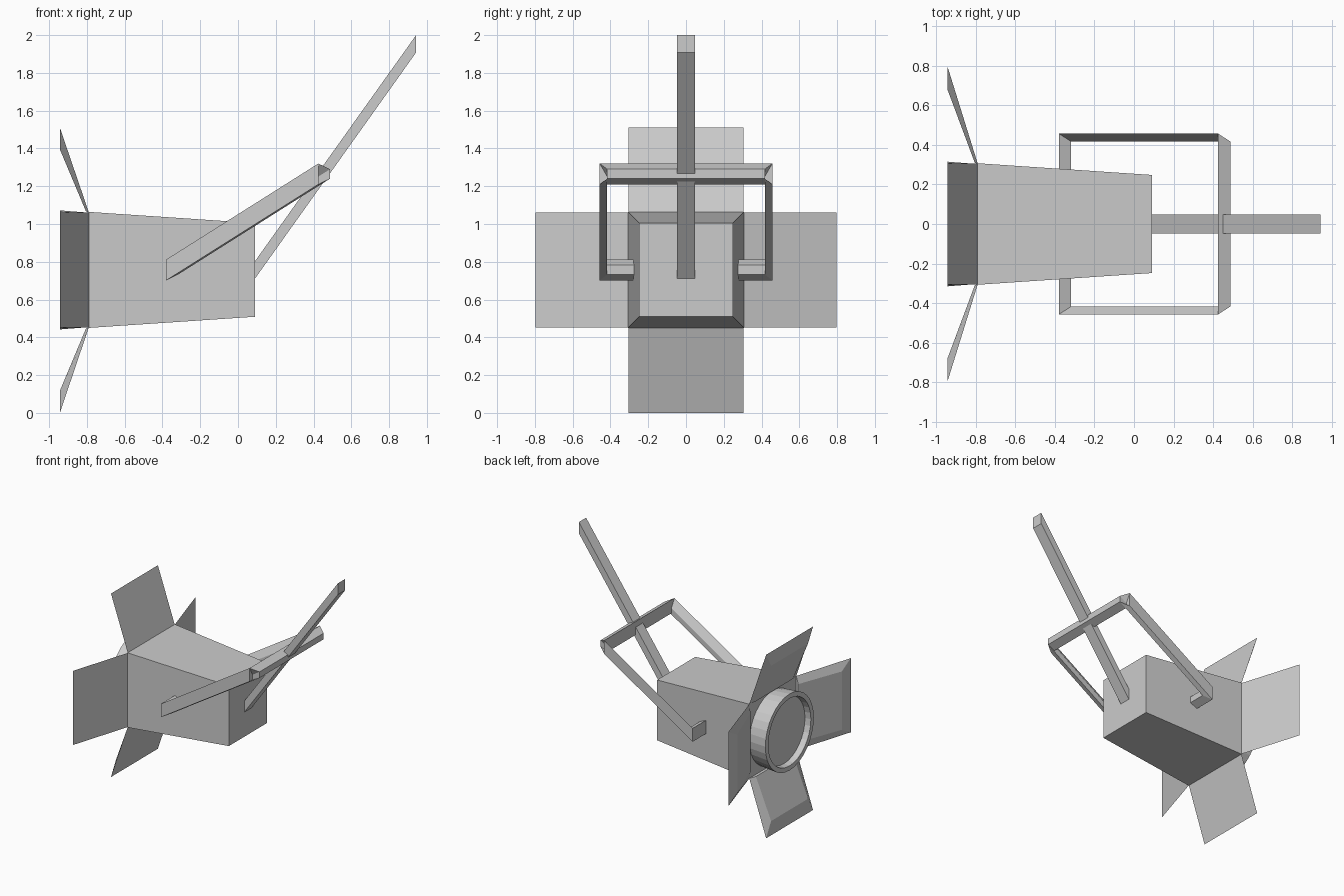
import bpy
import bmesh
from math import pi
from mathutils import Matrix, Vector

cube = bpy.data.objects.get("Cube")
if cube:
    bpy.data.objects.remove(cube, do_unlink=True)

AXIS_Z = 0.757
FRONT_X, HINGE_X, REAR_X = -0.943, -0.79, 0.09

grey = bpy.data.materials.new("plain grey")
grey.use_nodes = True
grey.diffuse_color = (0.6, 0.6, 0.6, 1)
grey.node_tree.nodes["Principled BSDF"].inputs["Base Color"].default_value = (0.6, 0.6, 0.6, 1)


def finish(name, bm):
    """Turn a bmesh into a grey object with outward normals."""
    bmesh.ops.recalc_face_normals(bm, faces=bm.faces)
    mesh = bpy.data.meshes.new(name)
    bm.to_mesh(mesh)
    bm.free()
    mesh.materials.append(grey)
    obj = bpy.data.objects.new(name, mesh)
    bpy.context.scene.collection.objects.link(obj)
    return obj


def loft(name, sections, transform=None):
    """Skin a chain of equal-sized cross-sections and cap both ends."""
    bm = bmesh.new()
    rings = [[bm.verts.new(p) for p in s] for s in sections]
    for a, b in zip(rings, rings[1:]):
        for i in range(len(a)):
            j = (i + 1) % len(a)
            bm.faces.new((a[i], a[j], b[j], b[i]))
    bm.faces.new(rings[0])
    bm.faces.new(rings[-1])
    if transform:
        bm.transform(transform)
    return finish(name, bm)


def rectangle(x, half_y, z, half_z):
    return [(x, sy * half_y, z + sz * half_z)
            for sy, sz in ((-1, -1), (1, -1), (1, 1), (-1, 1))]


# Tapered lamp housing
loft("housing", [rectangle(HINGE_X, 0.307, AXIS_Z, 0.307),
                 rectangle(REAR_X, 0.248, AXIS_Z, 0.248)])

# Four splayed shutters with chamfered inner faces
shutters = (("top_shutter", 0, 0.753, 0.638), ("right_shutter", 1, 0.797, 0.68),
            ("bottom_shutter", 2, 0.757, 0.64), ("left_shutter", 3, 0.797, 0.68))
for name, turn, reach, inner_reach in shutters:
    outer = [(HINGE_X, -0.305, 0.305), (HINGE_X, 0.305, 0.305),
             (FRONT_X, 0.305, reach), (FRONT_X, -0.305, reach)]
    inner = [(HINGE_X - 0.015, -0.24, 0.31), (HINGE_X - 0.015, 0.24, 0.31),
             (FRONT_X, 0.24, inner_reach), (FRONT_X, -0.24, inner_reach)]
    place = Matrix.Translation((0, 0, AXIS_Z)) @ Matrix.Rotation(turn * pi / 2, 4, 'X')
    loft(name, [outer, inner], place)

# Lens barrel: a revolved profile with a recessed flat lens
bm = bmesh.new()
profile = [(HINGE_X, 0.303), (FRONT_X, 0.315), (FRONT_X, 0.277), (FRONT_X + 0.05, 0.272)]
points = [bm.verts.new((x, 0, r)) for x, r in profile]
edges = [bm.edges.new(pair) for pair in zip(points, points[1:])]
bmesh.ops.spin(bm, geom=points + edges, cent=(0, 0, 0), axis=(1, 0, 0),
               angle=2 * pi, steps=32)
bmesh.ops.remove_doubles(bm, verts=bm.verts, dist=0.0005)
bmesh.ops.holes_fill(bm, edges=[e for e in bm.edges if e.is_boundary], sides=0)
bmesh.ops.translate(bm, verts=bm.verts, vec=(0, 0, AXIS_Z))
finish("lens_barrel", bm)


# Yoke: one trapezoid section carried round a U, mitred at the corners
def yoke_section(wide_y, narrow_y, shift=Vector((0, 0, 0))):
    section = ((-0.38, wide_y, 0.055), (-0.38, wide_y, -0.055),
               (-0.318, narrow_y, -0.025), (-0.318, narrow_y, 0.025))
    return [Vector((x, y, AXIS_Z + z)) + shift for x, y, z in section]


rise = Vector((0.805, 0, 0.508))
loft("yoke", [yoke_section(0.26, 0.26), yoke_section(0.457, 0.417),
              yoke_section(0.457, 0.417, rise), yoke_section(-0.457, -0.417, rise),
              yoke_section(-0.457, -0.417), yoke_section(-0.26, -0.26)])

# Slanted mounting pole
loft("mounting_pole", [rectangle(REAR_X, 0.047, AXIS_Z, 0.046),
                       rectangle(-FRONT_X, 0.047, 1.954, 0.046)])
